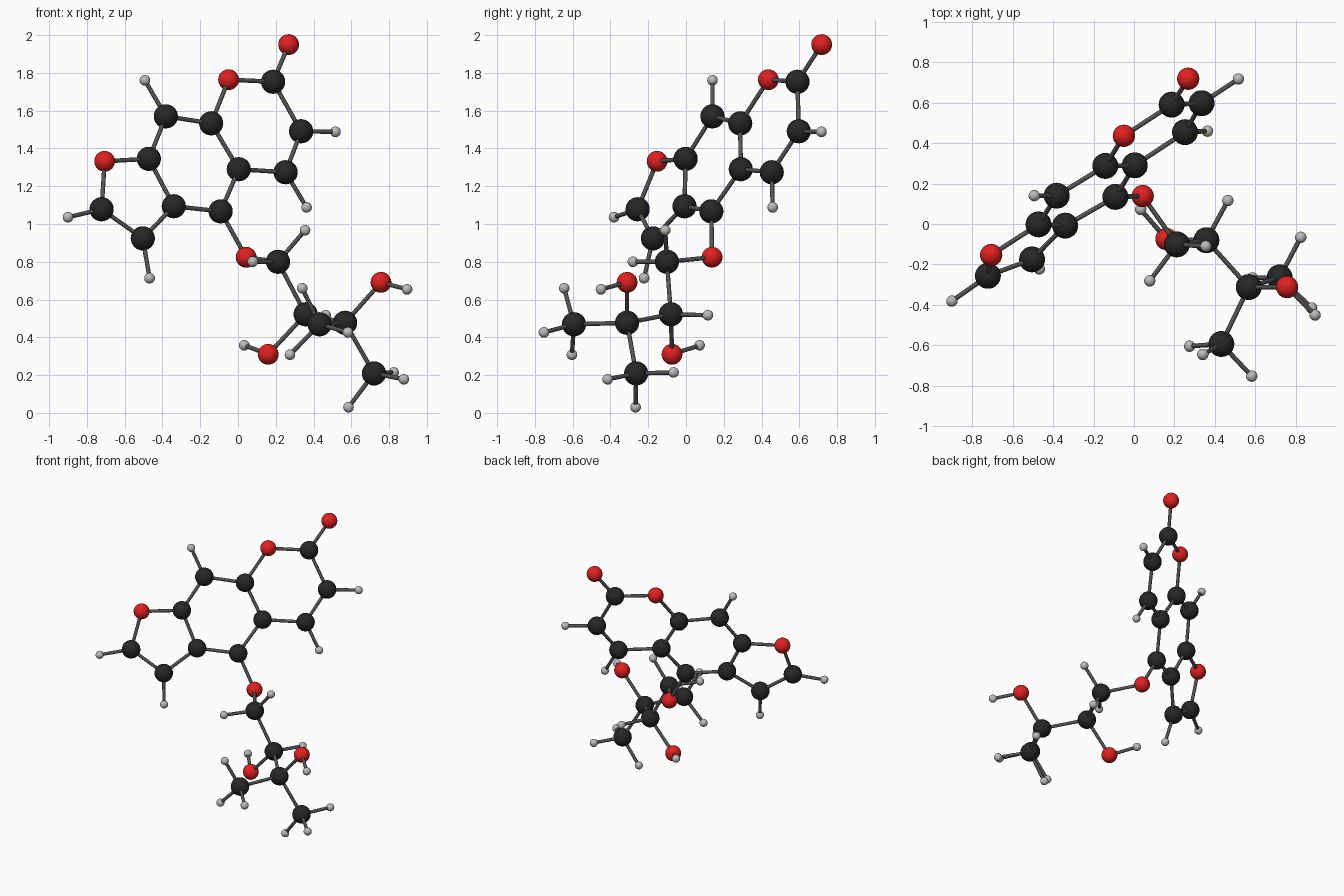
import bpy
from itertools import combinations
from mathutils import Vector

if "Cube" in bpy.data.objects:
    bpy.data.objects.remove(bpy.data.objects["Cube"])

# Atom centres by element
ATOMS = {
    "carbon": [
        # fused three-ring plate
        (.186, .59, 1.753), (.334, .597, 1.491), (.252, .454, 1.274),
        (.004, .29, 1.29), (-.142, .287, 1.533), (-.382, .14, 1.57),
        (-.472, -.002, 1.345), (-.34, -.008, 1.094), (-.092, .134, 1.067),
        (-.722, -.256, 1.078), (-.504, -.175, .924),
        # side chain
        (.212, -.101, .8), (.358, -.08, .522), (.567, -.312, .477),
        (.72, -.264, .209), (.432, -.593, .469)],
    "oxygen": [
        (.268, .718, 1.95), (-.05, .436, 1.764), (-.706, -.153, 1.332),
        (.043, .138, .824), (.16, -.074, .31), (.757, -.312, .691)],
    "hydrogen": [
        (.516, .717, 1.488), (.363, .459, 1.088), (-.493, .14, 1.761),
        (-.9, -.381, 1.036), (-.468, -.222, .713), (.355, -.11, .967),
        (.078, -.281, .8), (.464, .116, .517), (.033, .072, .358),
        (.895, -.45, .654), (.585, -.267, .03), (.878, -.415, .178),
        (.824, -.066, .214), (.34, -.645, .66), (.275, -.604, .308),
        (.582, -.752, .426)],
}
# Radius and colour by element
STYLE = {
    "carbon": (.064, (.02, .02, .02, 1)),
    "oxygen": (.055, (.75, .015, .015, 1)),
    "hydrogen": (.028, (.5, .5, .5, 1)),
}
BOND_RADIUS = .0115
BOND_REACH = .335


def make_material(name, colour):
    mat = bpy.data.materials.new(name)
    mat.diffuse_color = colour
    mat.use_nodes = True
    mat.node_tree.nodes["Principled BSDF"].inputs["Base Color"].default_value = mat.diffuse_color
    return mat


def smooth_mesh(mesh, mat):
    mesh.materials.append(mat)
    for face in mesh.polygons:
        face.use_smooth = len(face.vertices) <= 4


# Atoms: one shared sphere mesh per element
points = []
for element, centres in ATOMS.items():
    radius, colour = STYLE[element]
    bpy.ops.mesh.primitive_uv_sphere_add(segments=32, ring_count=16, radius=radius)
    first = bpy.context.object
    smooth_mesh(first.data, make_material(element, colour))
    for i, centre in enumerate(centres):
        atom = first
        if i:
            atom = bpy.data.objects.new(element, first.data)
            bpy.context.collection.objects.link(atom)
        atom.name = f"{element}_atom_{i + 1}"
        atom.location = centre
        points.append((element, Vector(centre)))

# Bonds: a rod between each pair of neighbouring atoms
bond_mat = make_material("bond", (.09, .09, .09, 1))
count = 0
for (el_a, a), (el_b, b) in combinations(points, 2):
    rod = b - a
    if rod.length > BOND_REACH or el_a == el_b == "hydrogen":
        continue
    count += 1
    bpy.ops.mesh.primitive_cylinder_add(
        vertices=16, radius=BOND_RADIUS, depth=rod.length, location=(a + b) / 2,
        rotation=rod.to_track_quat('Z', 'Y').to_euler())
    bond = bpy.context.object
    bond.name = f"bond_{count}"
    smooth_mesh(bond.data, bond_mat)
